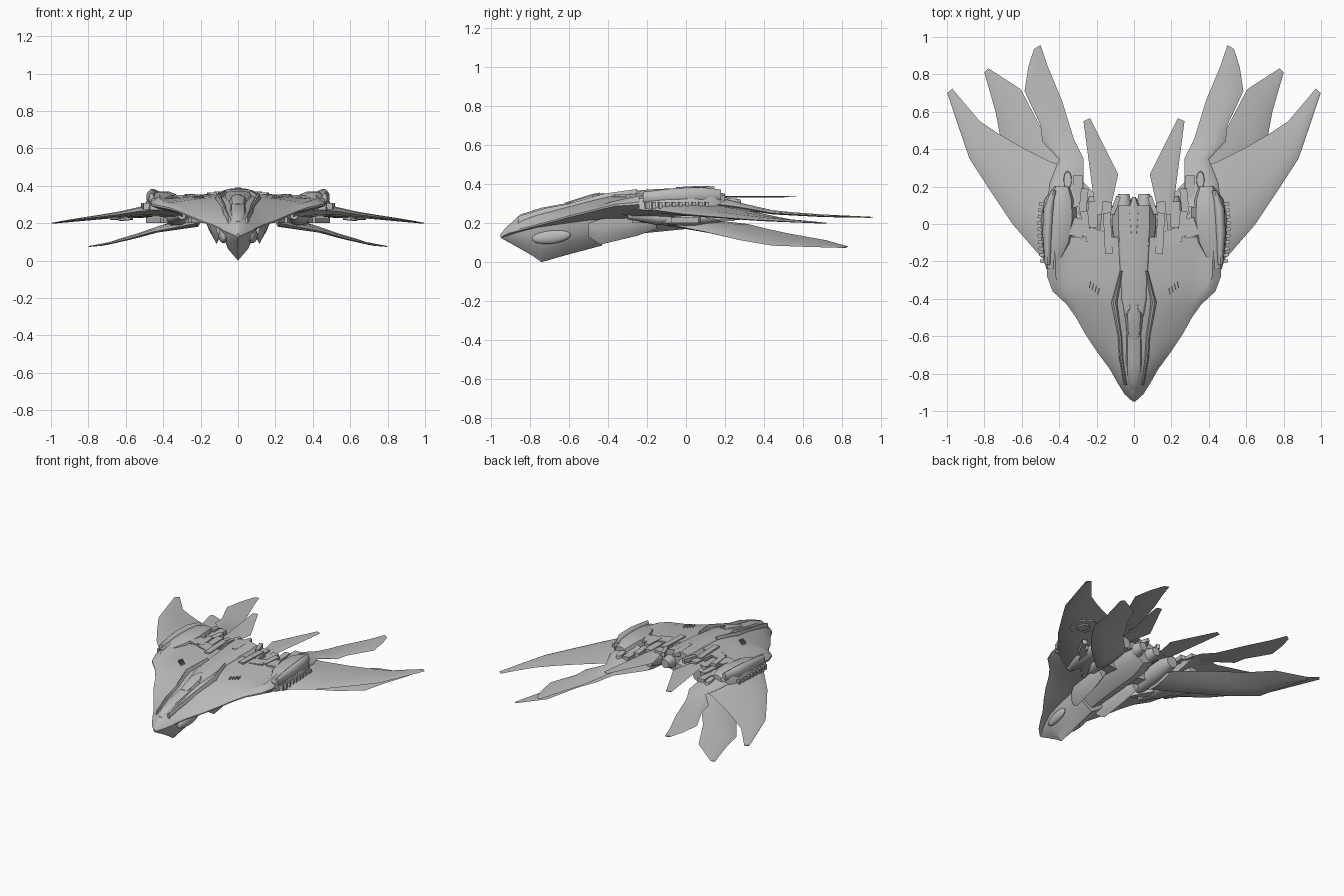
import bpy, bmesh, math
from mathutils import Vector

grey = bpy.data.materials.new("hull grey")
grey.diffuse_color = (0.5, 0.5, 0.5, 1)


def finish(name, bm, mirror=False, angle=32):
    bmesh.ops.recalc_face_normals(bm, faces=bm.faces)
    me = bpy.data.meshes.new(name)
    bm.to_mesh(me)
    bm.free()
    me.materials.append(grey)
    ob = bpy.data.objects.new(name, me)
    bpy.context.collection.objects.link(ob)
    bpy.ops.object.select_all(action='DESELECT')
    ob.select_set(True)
    bpy.context.view_layer.objects.active = ob
    bpy.ops.object.shade_smooth_by_angle(angle=math.radians(angle))
    if mirror:
        ob.modifiers.new("mirror", 'MIRROR')
    return ob


def loft(name, rings, mirror=False):
    bm = bmesh.new()
    vs = [[bm.verts.new(p) for p in r] for r in rings]
    n = len(vs[0])
    for a, b in zip(vs, vs[1:]):
        for i in range(n):
            j = (i + 1) % n
            bm.faces.new((a[i], a[j], b[j], b[i]))
    bm.faces.new(vs[0])
    bm.faces.new(vs[-1])
    return finish(name, bm, mirror)


# profiles in unit space: x -1..1, z 0..1
VEE = [(0, 0), (.6, .3), (.9, .65), (1, 1), (-1, 1), (-.9, .65), (-.6, .3)]
DOME = [(-1, 0), (-.97, .45), (-.7, .85), (-.3, .98), (.3, .98), (.7, .85), (.97, .45), (1, 0)]
ROUND = [(math.cos(a * math.pi / 8), .5 + .5 * math.sin(a * math.pi / 8)) for a in range(16)]


def bar(name, stations, prof, mirror=False):
    """stations along y: (y, centre x, half width, bottom z, top z)"""
    loft(name, [[(cx + px * w, y, zb + pz * (zt - zb)) for px, pz in prof]
                for y, cx, w, zb, zt in stations], mirror)


def wing(name, ribs):
    """ribs: (leading point, trailing point, thickness)"""
    sec = [(0, 0), (.1, .32), (.35, .5), (.7, .35), (1, 0), (.7, -.3), (.35, -.45), (.1, -.3)]
    rings = []
    for a, b, th in ribs:
        a, b = Vector(a), Vector(b)
        rings.append([a.lerp(b, t) + Vector((0, 0, h * th)) for t, h in sec])
    loft(name, rings, True)


def boxes(name, items):
    """items: (centre, size, turn about z)"""
    bm = bmesh.new()
    for c, s, turn in items:
        vs = bmesh.ops.create_cube(bm, size=1)['verts']
        bmesh.ops.scale(bm, vec=s, verts=vs)
        for v in vs:
            x, y = v.co.x, v.co.y
            v.co.x = x * math.cos(turn) - y * math.sin(turn) + c[0]
            v.co.y = x * math.sin(turn) + y * math.cos(turn) + c[1]
            v.co.z += c[2]
    finish(name, bm, True)


def disc(name, c, rx, ry, h, tilt=(0, 0)):
    bm = bmesh.new()
    vs = bmesh.ops.create_cone(bm, cap_ends=True, segments=24, radius1=1, radius2=.9, depth=1)['verts']
    for v in vs:
        x, y = v.co.x * rx, v.co.y * ry
        v.co = Vector((c[0] + x, c[1] + y, c[2] + v.co.z * h + x * tilt[0] + y * tilt[1]))
    finish(name, bm, True)


# main arrowhead shell: (y, half width, edge z, top z, bottom z, lip)
US = [0, .12, .25, .4, .55, .7, .82, .9, .96, 1]
shell = [(-.95, .006, .135, .145, .125, 0), (-.91, .05, .155, .19, .13, 0),
         (-.85, .088, .17, .235, .15, 0), (-.775, .13, .19, .26, .17, 0),
         (-.68, .2, .215, .275, .18, 0), (-.59, .26, .24, .295, .19, 0),
         (-.5, .31, .262, .32, .2, 0), (-.43, .36, .28, .335, .2, .004),
         (-.36, .435, .295, .345, .2, .012), (-.28, .465, .3, .352, .2, .024),
         (-.18, .468, .31, .358, .2, .034), (-.07, .485, .315, .362, .2, .04)]
rings = []
for y, w, ze, zt, zb, lip in shell:
    def top(u):
        return ze + (zt - ze) * (1 - u ** 1.7) + lip * math.exp(-((u - .91) / .07) ** 2)
    up = [(s * u * w, y, top(u)) for s, us in ((-1, US[::-1]), (1, US[1:])) for u in us]
    low = [(s * w, y, ze - .008 - (ze - .008 - zb) * (1 - abs(s)) ** .7)
           for s in (1, .9, .75, .5, .25, 0, -.25, -.5, -.75, -.9, -1)]
    rings.append(up + low)
loft("main_shell", rings)

# chin keel and its rear step
bar("chin_keel", [(-.945, 0, .008, .122, .14), (-.86, 0, .05, .075, .18), (-.79, 0, .075, .035, .2),
                  (-.74, 0, .09, 0, .21), (-.6, 0, .11, .04, .23), (-.43, 0, .125, .085, .25)], VEE)
bar("belly", [(-.47, 0, .11, .11, .26), (-.25, 0, .13, .145, .28), (0, 0, .13, .17, .3),
              (.1, 0, .1, .22, .31)], VEE)
bar("jaw_fairing", [(-.5, .1, .02, .13, .2), (-.44, .115, .035, .09, .22), (-.25, .13, .045, .135, .24),
                    (-.15, .14, .03, .17, .24)], VEE, True)
bm = bmesh.new()
vs = bmesh.ops.create_uvsphere(bm, u_segments=20, v_segments=10, radius=1)['verts']
for v in vs:
    v.co = Vector((.08 + v.co.x * .022 + v.co.y * .012, -.69 + v.co.y * .1, .13 + v.co.z * .036 + v.co.y * .01))
finish("chin_side_panel", bm, True)

# spine, canopy and panels along the top
bar("spine", [(-.5, 0, .06, .28, .335), (-.4, 0, .085, .3, .352), (-.2, 0, .1, .3, .373),
              (0, 0, .12, .28, .384), (.1, 0, .12, .29, .388)], DOME)
bar("spine_fin", [(-.05, 0, .02, .36, .385), (.08, 0, .035, .35, .392), (.145, 0, .01, .36, .388)], DOME)
bar("canopy", [(-.885, 0, .02, .17, .212), (-.85, 0, .038, .18, .245), (-.74, 0, .05, .22, .28),
               (-.62, 0, .05, .24, .302), (-.5, 0, .04, .28, .343), (-.42, 0, .03, .31, .356)], DOME)
bar("canopy_rear", [(-.62, 0, .03, .26, .305), (-.57, 0, .045, .27, .322), (-.48, 0, .05, .3, .35),
                    (-.44, 0, .02, .3, .358)], DOME)
bar("canopy_rail", [(-.86, .045, .008, .19, .235), (-.72, .068, .012, .22, .278), (-.6, .075, .014, .24, .3),
                    (-.42, .105, .018, .3, .352), (-.25, .068, .008, .33, .376)], DOME, True)
boxes("gill_slots", [((.19 + .015 * i, -.36 + .012 * i, .341), (.006, .035, .012), .25) for i in range(4)])

# shoulder housings above the wing roots
bar("shoulder", [(-.24, .44, .03, .27, .335), (-.1, .41, .085, .25, .365), (.03, .4, .1, .25, .372),
                 (.13, .395, .085, .26, .37), (.2, .385, .045, .27, .352)], DOME, True)
bar("shoulder_lip", [(-.22, .462, .014, .3, .36), (-.05, .462, .028, .3, .38), (.08, .455, .03, .3, .384),
                     (.18, .43, .014, .31, .372)], ROUND, True)
boxes("shoulder_teeth", [((.485 + .014 * math.sin(i * .3), -.2 + .034 * i, .29), (.035, .018, .035), .2)
                         for i in range(10)])

# wings
wing("outer_wing", [((.3, -.36, .26), (.27, .28, .28), .1), ((.43, -.25, .27), (.36, .31, .275), .085),
                    ((.52, -.15, .265), (.44, .33, .265), .06), ((.65, 0, .245), (.6, .41, .245), .035),
                    ((.77, .18, .23), (.72, .48, .23), .025), ((.88, .35, .217), (.825, .55, .217), .018),
                    ((.945, .54, .208), (.91, .65, .208), .012), ((.998, .7, .2), (.972, .724, .2), .006)])
wing("lower_wing", [((.22, -.12, .2), (.2, .15, .21), .05), ((.45, .1, .155), (.36, .32, .195), .035),
                    ((.6, .28, .112), (.42, .42, .17), .025), ((.71, .44, .085), (.5, .52, .148), .018),
                    ((.74, .6, .079), (.605, .72, .112), .012), ((.8, .81, .074), (.778, .832, .08), .006)])
wing("inner_wing", [((.47, .05, .31), (.27, .1, .32), .07), ((.45, .22, .29), (.27, .22, .3), .05),
                    ((.4, .345, .27), (.27, .35, .278), .03), ((.49, .44, .252), (.32, .45, .26), .022),
                    ((.5, .53, .246), (.345, .53, .252), .018), ((.585, .71, .235), (.385, .66, .243), .014),
                    ((.565, .84, .232), (.46, .84, .234), .01), ((.535, .935, .23), (.5, .957, .23), .006)])
wing("tail_blade", [((.2, .05, .335), (.13, .05, .335), .02), ((.215, .13, .335), (.115, .13, .335), .012),
                    ((.232, .26, .335), (.085, .265, .335), .008), ((.27, .55, .335), (.235, .565, .335), .005)])
disc("shoulder_disc", (.355, .235, .318), .022, .048, .018, (0, -.12))
disc("wing_underside_disc", (.6, .2, .235), .085, .1, .02, (-.1, -.03))
disc("wing_underside_hub", (.6, .2, .23), .04, .05, .03, (-.1, -.03))

# engines and machinery behind and below the shell
bar("engine", [(-.2, .2, .04, .2, .26), (-.02, .2, .06, .2, .33), (.08, .2, .06, .22, .335),
               (.15, .2, .04, .24, .32)], ROUND, True)
bar("centre_nozzle", [(-.02, .055, .035, .26, .34), (.1, .055, .045, .25, .345), (.16, .055, .03, .27, .33)], ROUND, True)
bar("belly_pod", [(-.3, .3, .02, .22, .26), (-.15, .32, .06, .19, .27), (.05, .33, .07, .185, .27),
                  (.2, .34, .03, .21, .27)], ROUND, True)
boxes("rear_machinery", [((.15, .04, .34), (.05, .16, .03), .1), ((.26, 0, .335), (.04, .14, .04), -.1),
                         ((.22, .05, .33), (.05, .14, .03), 0), ((.27, .12, .32), (.04, .14, .03), .1),
                         ((.1, .1, .355), (.025, .1, .03), .35), ((.3, .2, .31), (.05, .12, .03), 0)])
boxes("shell_rear_plates", [((.2, -.07, .348), (.1, .08, .012), .35), ((.3, -.02, .345), (.07, .1, .012), .3),
                            ((.14, -.05, .358), (.04, .22, .012), -.05)])
boxes("underside_ribs", [((.24 + .05 * i, -.2 + .05 * i, .215), (.03, .16, .03), -.5) for i in range(5)])
